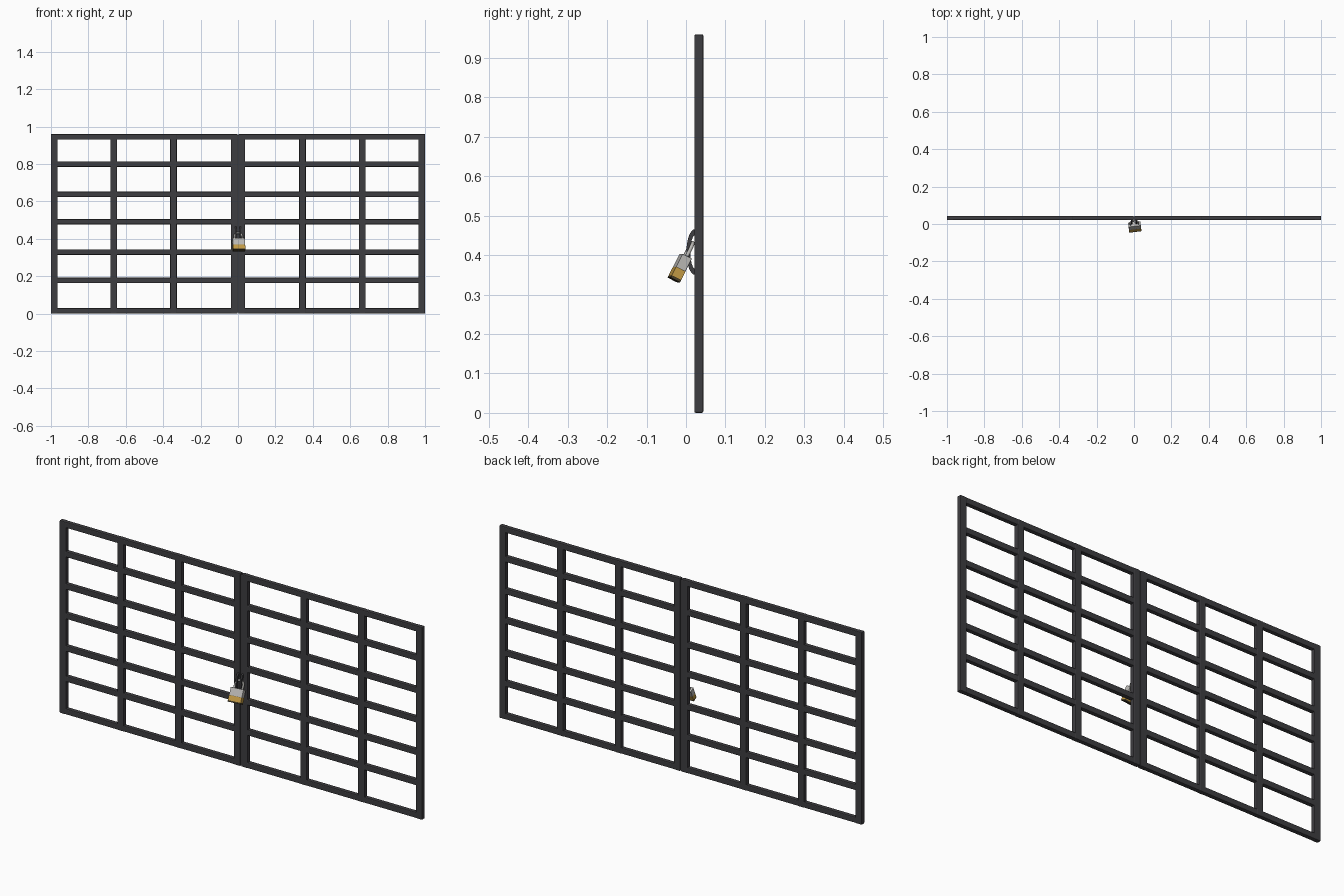
import bpy, bmesh, math
from mathutils import Matrix, Vector

if "Cube" in bpy.data.objects:
    bpy.data.objects.remove(bpy.data.objects["Cube"])


def material(name, rgb):
    m = bpy.data.materials.new(name)
    m.diffuse_color = (*rgb, 1)
    m.use_nodes = True
    m.node_tree.nodes["Principled BSDF"].inputs["Base Color"].default_value = m.diffuse_color
    return m


IRON = material("dark_iron", (0.048, 0.047, 0.052))
STEEL = material("brushed_steel", (0.50, 0.49, 0.47))
BRASS = material("brass", (0.55, 0.33, 0.06))
BASE = material("dark_brown", (0.06, 0.045, 0.02))


def finish(name, bm, mat, matrix=None):
    bmesh.ops.recalc_face_normals(bm, faces=bm.faces)
    mesh = bpy.data.meshes.new(name)
    bm.to_mesh(mesh)
    bm.free()
    mesh.materials.append(mat)
    ob = bpy.data.objects.new(name, mesh)
    bpy.context.collection.objects.link(ob)
    if matrix:
        ob.matrix_world = matrix
    return ob


def box(name, lo, hi, mat, bevel=0.0, matrix=None):
    lo, hi = Vector(lo), Vector(hi)
    bm = bmesh.new()
    bmesh.ops.create_cube(bm, size=1)
    for v in bm.verts:
        v.co = Vector(((lo + hi)[i] / 2 + v.co[i] * (hi - lo)[i] for i in range(3)))
    if bevel:
        bmesh.ops.bevel(bm, geom=bm.edges[:], offset=bevel, segments=2,
                        profile=0.5, affect='EDGES')
    return finish(name, bm, mat, matrix)


Y0, Y1 = 0.021, 0.044     # front and back of the gate
TOP = 0.96

# Two gate leaves, mirrored about x = 0
for side, s in (("left", -1), ("right", 1)):
    def span(a, b):
        return sorted((s * a, s * b))

    for name, c in (("meeting_post", 0.0205), ("inner_bar", 0.345),
                    ("middle_bar", 0.664), ("outer_post", 0.982)):
        a, b = span(c - 0.018, c + 0.018)
        box(f"{side}_{name}", (a, Y0, 0), (b, Y1, TOP), IRON, 0.004)
    for i, z in enumerate((0.015, 0.178, 0.329, 0.491, 0.638, 0.799, 0.945)):
        a, b = span(0.006, 0.996)
        box(f"{side}_rail_{i}", (a, Y0 + 0.0005, z - 0.0145),
            (b, Y1 - 0.0005, z + 0.0145), IRON, 0.004)

    # D-shaped hasp loop on each meeting post
    bm = bmesh.new()
    n, rows = 16, []
    for k in range(n + 1):
        t = math.pi * k / n
        ring = []
        for x, dy, hz in ((0.008, 0.022, 0.058), (0.016, 0.022, 0.058),
                          (0.016, 0.012, 0.042), (0.008, 0.012, 0.042)):
            ring.append(bm.verts.new((s * x, Y0 + 0.002 - dy * math.sin(t),
                                      0.408 + hz * math.cos(t))))
        rows.append(ring)
    for r, q in zip(rows, rows[1:]):
        for j in range(4):
            bm.faces.new((r[j], r[(j + 1) % 4], q[(j + 1) % 4], q[j]))
    bm.faces.new(rows[0])
    bm.faces.new(rows[-1])
    finish(f"{side}_hasp_loop", bm, IRON)

# Strip closing the gap between the leaves
box("meeting_strip", (-0.006, Y0 + 0.003, 0.005), (0.006, Y1 - 0.003, TOP - 0.005), IRON)

# Padlock, hanging tilted forward and slightly turned; origin at body bottom
lock = (Matrix.Translation((0.006, -0.031, 0.337)) @ Matrix.Rotation(math.radians(7), 4, 'Z')
        @ Matrix.Rotation(math.radians(-27), 4, 'X'))
W, D = 0.033, 0.0135
box("padlock_base", (-W, -D, 0), (W, D, 0.007), BASE, 0.001, lock)
box("padlock_brass_body", (-W, -D, 0.006), (W, D, 0.031), BRASS, 0.001, lock)
box("padlock_steel_body", (-W, -D, 0.030), (W, D, 0.068), STEEL, 0.002, lock)

# Shackle: straight legs joined by a half circle
R = 0.021
path = [(-R, 0.06)] + [(-R * math.cos(math.pi * k / 12), 0.085 + R * math.sin(math.pi * k / 12))
                       for k in range(13)] + [(R, 0.06)]
cu = bpy.data.curves.new("padlock_shackle", 'CURVE')
cu.dimensions = '3D'
cu.bevel_depth = 0.0048
cu.bevel_resolution = 3
cu.use_fill_caps = True
sp = cu.splines.new('POLY')
sp.points.add(len(path) - 1)
for p, (x, z) in zip(sp.points, path):
    p.co = (x, 0, z, 1)
cu.materials.append(STEEL)
shackle = bpy.data.objects.new("padlock_shackle", cu)
shackle.matrix_world = lock
bpy.context.collection.objects.link(shackle)
